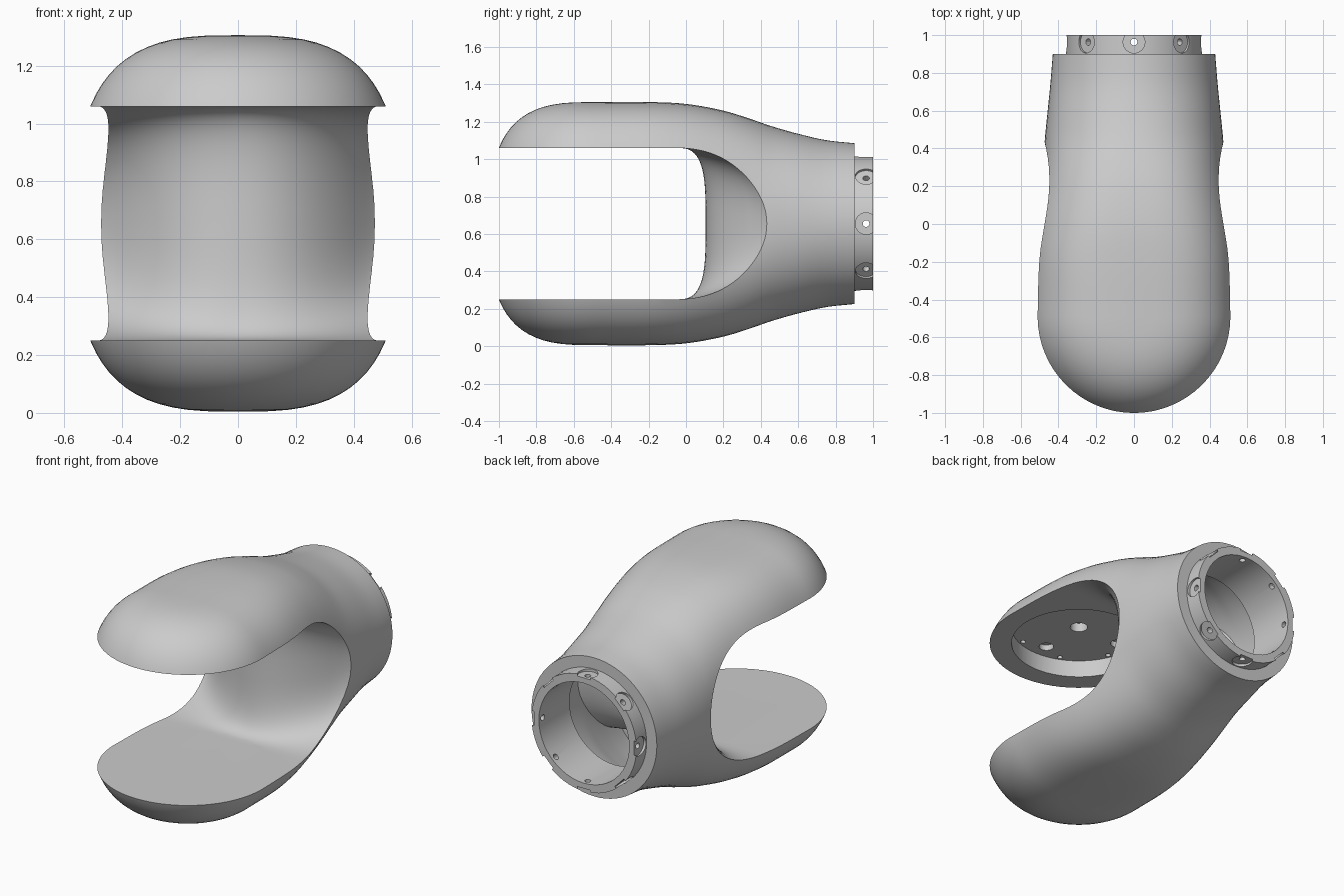
import bpy, bmesh
from math import sin, cos, pi, copysign
from mathutils import Matrix, Vector

if "Cube" in bpy.data.objects:
    bpy.data.objects.remove(bpy.data.objects["Cube"])

ZC = 0.655    # mid height
YE = -0.49    # vertical axis of the round fork tips
# stations along y: y, half width, half height, superellipse exponent
STATIONS = [(.9, .43, .43, 2), (.75, .442, .446, 2), (.6, .457, .48, 2.1),
            (.45, .472, .523, 2.2), (.35, .478, .558, 2.4), (.2, .498, .604, 2.6),
            (0, .531, .64, 2.8), (-.2, .55, .65, 3), (YE, .56, .65, 3)]


def spow(v, e):
    return copysign(abs(v) ** e, v) if abs(v) > 1e-7 else 0.0


def station(y):
    """Smoothly interpolated section values at y."""
    S = STATIONS
    i = next((k for k in range(len(S) - 1) if y >= S[k + 1][0] - 1e-6), len(S) - 2)
    p, q = S[i], S[i + 1]
    o, r = S[max(i - 1, 0)], S[min(i + 2, len(S) - 1)]
    t, h = (y - p[0]) / (q[0] - p[0]), q[0] - p[0]
    out = []
    for k in (1, 2, 3):
        m0 = (q[k] - o[k]) / (q[0] - o[0]) * h
        m1 = (r[k] - p[k]) / (r[0] - p[0]) * h
        out.append((2*t**3 - 3*t*t + 1) * p[k] + (t**3 - 2*t*t + t) * m0
                   + (3*t*t - 2*t**3) * q[k] + (t**3 - t*t) * m1)
    return out


def skin(name, rings, cap_end=True):
    """Bridge a list of equal closed rings into a solid."""
    bm = bmesh.new()
    vs = [[bm.verts.new(p) for p in ring] for ring in rings]
    n = len(vs[0])
    for a, b in zip(vs, vs[1:]):
        for i in range(n):
            bm.faces.new((a[i], a[(i + 1) % n], b[(i + 1) % n], b[i]))
    bm.faces.new(vs[0])
    if cap_end:
        bm.faces.new(vs[-1])
    bmesh.ops.remove_doubles(bm, verts=bm.verts, dist=1e-5)
    return finish(name, bm)


def finish(name, bm):
    bmesh.ops.recalc_face_normals(bm, faces=bm.faces)
    me = bpy.data.meshes.new(name)
    bm.to_mesh(me)
    bm.free()
    ob = bpy.data.objects.new(name, me)
    bpy.context.collection.objects.link(ob)
    return ob


def section(y, inset, seg=72):
    a, h, n = station(y)
    a, h = a - inset, h - inset
    return [(a * spow(cos(2*pi*i/seg), 2/n), y, ZC + h * spow(sin(2*pi*i/seg), 2/n))
            for i in range(seg)]


def hull(name, inset=0.0, y0=.9, y1=YE, tip=True):
    """Outer form: lofted sections, then the last one revolved into a round tip."""
    rings = [section(y0 + (y1 - y0) * i / 30, inset) for i in range(31)]
    if tip:
        last = rings[-1]
        for k in range(1, 17):
            f = pi / 2 * k / 16
            c = cos(f) if k < 16 else 0.0
            rings.append([(x * c, YE - abs(x) * sin(f), z) for x, _, z in last])
    return skin(name, rings, cap_end=not tip)


def gap(name, grow=0.0):
    """Slot between the tines; shallow in the middle, deep at the sides."""
    rings = []
    for i in range(41):
        x = -.8 + 1.6 * i / 40
        u = min(abs(x) / .47, 1)
        d = .165 + .335 * u ** 2.2 + grow
        n, h = 3.4 - 1.3 * u, .405 + grow
        ring = [(x, -1.3, ZC - h)]
        for k in range(41):
            f = -pi / 2 + pi * k / 40
            ring.append((x, -.06 + d * spow(cos(f), 2 / n), ZC + h * spow(sin(f), 2 / n)))
        ring.append((x, -1.3, ZC + h))
        rings.append(ring)
    return skin(name, rings)


def cylinders(name, specs):
    """specs: (start point, end point, radius, sides)"""
    bm = bmesh.new()
    for p, q, r, seg in specs:
        p, q = Vector(p), Vector(q)
        m = Matrix.Translation((p + q) / 2) @ (q - p).to_track_quat('Z', 'Y').to_matrix().to_4x4()
        bmesh.ops.create_cone(bm, cap_ends=True, segments=seg, radius1=r, radius2=r,
                              depth=(q - p).length, matrix=m)
    return finish(name, bm)


def boolean(ob, other, op='DIFFERENCE'):
    other.hide_render = True
    bpy.context.view_layer.objects.active = ob
    m = ob.modifiers.new('bool', 'BOOLEAN')
    m.object, m.operation, m.solver = other, op, 'EXACT'
    bpy.ops.object.modifier_apply(modifier=m.name)
    bpy.data.objects.remove(other)


# outer fork body with slot
body = hull('fork_body')
boolean(body, gap('slot_cutter'))

# hollow behind the slot and neck spigot with bore
cavity = hull('cavity_cutter', .03, .7, .05, False)
boolean(cavity, gap('slot_offset', .03))
boolean(body, cavity)
boolean(body, cylinders('neck_ring', [((0, .86, ZC), (0, 1, ZC), .36, 64)]), 'UNION')
boolean(body, cylinders('bore_cutter', [((0, .6, ZC), (0, 1.1, ZC), .31, 48)]))

# radial screw seats and holes around the spigot
seats, holes = [], []
for i in range(8):
    dx, dz = cos(i * pi / 4), sin(i * pi / 4)
    at = lambda r: (dx * r, .963, ZC + dz * r)
    seats.append((at(.343), at(.41), .058, 24))
    holes.append((at(.28), at(.38), .018, 12))
boolean(body, cylinders('seat_cutter', seats))
boolean(body, cylinders('screw_cutter', holes))

# lower tine: thin bowl with a straight rear wall
bowl = hull('bowl_cutter', .022, .3)
boolean(bowl, cylinders('bowl_limit', [((0, YE, -.1), (0, YE, .5), .487, 72)]), 'INTERSECT')
boolean(body, bowl)

# upper tine: round pocket with bolt pattern
boolean(body, cylinders('pocket_cutter', [((0, YE, .95), (0, YE, 1.165), .385, 64)]))
pattern = [((0, YE, 1.1), (0, YE, 1.22), .05, 24)]
for n, r, off, size in ((4, .29, 0, .042), (8, .36, pi / 8, .015)):
    for i in range(n):
        x, y = r * cos(off + 2*pi*i/n), YE + r * sin(off + 2*pi*i/n)
        pattern.append(((x, y, 1.1), (x, y, 1.2), size, 20))
boolean(body, cylinders('bolt_cutter', pattern))

# small boss on the bowl floor
boss = cylinders('bowl_boss', [((0, YE, .012), (0, YE, .05), .058, 32)])
boolean(boss, cylinders('boss_hole', [((0, YE, .03), (0, YE, .1), .033, 24)]))

for ob in (body, boss):
    bpy.ops.object.select_all(action='DESELECT')
    ob.select_set(True)
    bpy.context.view_layer.objects.active = ob
    bpy.ops.object.shade_smooth_by_angle(angle=0.5)
